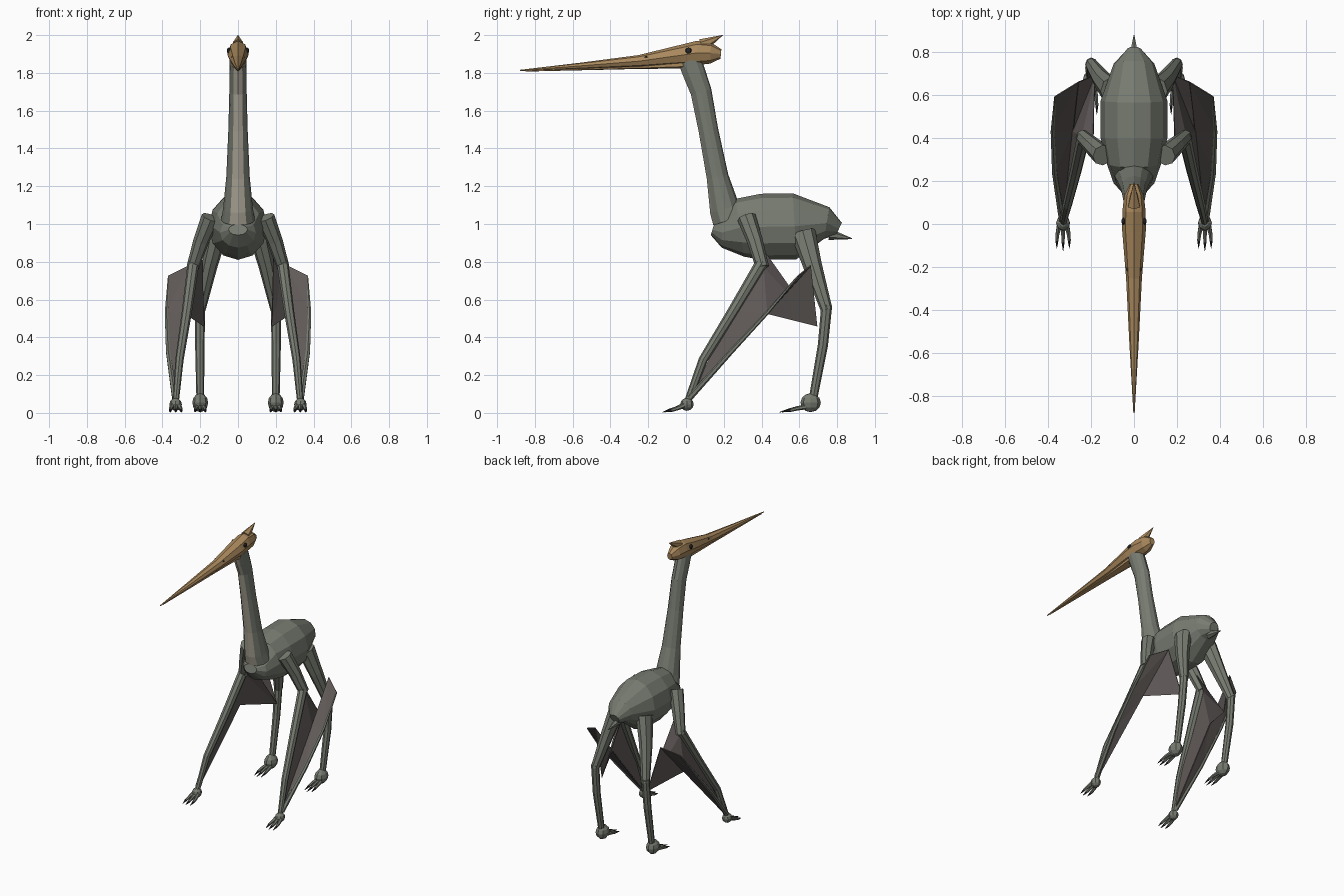
import bpy, bmesh, math
from mathutils import Vector

if "Cube" in bpy.data.objects:
    bpy.data.objects.remove(bpy.data.objects["Cube"])


def material(name, rgb):
    m = bpy.data.materials.new(name)
    m.diffuse_color = (*rgb, 1)
    m.use_nodes = True
    m.node_tree.nodes["Principled BSDF"].inputs["Base Color"].default_value = m.diffuse_color
    return m


HIDE = material("hide", (0.185, 0.20, 0.165))
THROAT = material("throat", (0.40, 0.37, 0.30))
HORN = material("horn", (0.40, 0.25, 0.11))
SKIN = material("membrane", (0.12, 0.105, 0.10))
DARK = material("dark", (0.02, 0.02, 0.02))


def finish(bm, name, mat):
    bmesh.ops.recalc_face_normals(bm, faces=bm.faces[:])
    me = bpy.data.meshes.new(name)
    bm.to_mesh(me)
    bm.free()
    me.materials.append(mat)
    ob = bpy.data.objects.new(name, me)
    bpy.context.collection.objects.link(ob)
    return ob


def loft(name, stations, mat, sides=8):
    """Skin rings along a path; each station is (point, side radius, normal radius)."""
    pts = [Vector(s[0]) for s in stations]
    bm = bmesh.new()
    rings = []
    for i, (p, (_, ra, rb)) in enumerate(zip(pts, stations)):
        t = Vector()
        if i > 0:
            t += (p - pts[i - 1]).normalized()
        if i < len(pts) - 1:
            t += (pts[i + 1] - p).normalized()
        t.normalize()
        side = Vector((1, 0, 0))
        side = (side - t * side.dot(t)).normalized()
        up = side.cross(t)
        ring = []
        for k in range(sides):
            a = math.pi / 2 + 2 * math.pi * k / sides
            ring.append(bm.verts.new(p + side * ra * math.cos(a) + up * rb * math.sin(a)))
        rings.append(ring)
    for r, q in zip(rings, rings[1:]):
        for k in range(sides):
            j = (k + 1) % sides
            bm.faces.new((r[k], r[j], q[j], q[k]))
    bm.faces.new(rings[0])
    bm.faces.new(rings[-1])
    return finish(bm, name, mat)


def spine(name, rows, mat, sides=8):
    """Loft on the centre plane from rows of (y, z, half width, half height)."""
    return loft(name, [((0, y, z), a, b) for y, z, a, b in rows], mat, sides)


def ball(name, loc, scale, mat, u=8, v=6):
    bm = bmesh.new()
    bmesh.ops.create_uvsphere(bm, u_segments=u, v_segments=v, radius=1)
    bmesh.ops.scale(bm, vec=scale, verts=bm.verts[:])
    bmesh.ops.translate(bm, vec=loc, verts=bm.verts[:])
    return finish(bm, name, mat)


def sheet(name, polys, mat):
    """Thin skin made of polygons given by their corner points."""
    bm = bmesh.new()
    for poly in polys:
        bm.faces.new([bm.verts.new(c) for c in poly])
    bmesh.ops.remove_doubles(bm, verts=bm.verts[:], dist=1e-4)
    ob = finish(bm, name, mat)
    mod = ob.modifiers.new("thickness", "SOLIDIFY")
    mod.thickness = .006
    mod.offset = 0
    return ob


# Torso and tail
spine("torso", [(.14, .97, .05, .03), (.19, .955, .095, .08), (.285, .98, .128, .155),
                (.40, .985, .155, .175), (.575, .988, .155, .175), (.745, 1.005, .095, .085),
                (.81, .975, .035, .035)], HIDE, 12)
spine("tail", [(.76, .945, .028, .03), (.88, .922, .002, .002)], HIDE, 6)

# Neck, with a pale throat stripe on the front faces
neck = spine("neck", [(.225, 1.02, .09, .085), (.205, 1.08, .079, .08), (.167, 1.25, .062, .058),
                      (.118, 1.5, .051, .052), (.08, 1.70, .046, .056),
                      (.047, 1.79, .046, .06), (.02, 1.865, .044, .062)], HIDE, 12)
neck.data.materials.append(THROAT)
for f in neck.data.polygons:
    if f.normal.y < -0.75:
        f.material_index = 1

# Head, jaw and crest
spine("head_and_upper_beak", [(-.88, 1.813, .003, .003), (-.55, 1.838, .022, .017),
                              (-.25, 1.862, .037, .032), (-.03, 1.893, .055, .054),
                              (.06, 1.906, .054, .064), (.13, 1.905, .046, .056),
                              (.185, 1.9, .02, .025)], HORN)
spine("lower_beak", [(-.85, 1.81, .003, .003), (-.25, 1.829, .022, .008),
                     (-.02, 1.843, .036, .02), (.07, 1.853, .034, .02)], HORN, 6)
loft("crest", [((0, .085, 1.945), .032, .036), ((0, .195, 2.0), .001, .001)], HORN, 6)


def toes(name, x, y, z, length, spread):
    # Three toes, each ending in a dark claw
    for i in (-1, 0, 1):
        tx = x + i * spread
        ln = length if i == 0 else length * .9
        mid = (tx + i * .003, y - ln * .65, .014)
        loft(f"{name}_toe_{i + 2}", [((x + i * spread * .7, y, z), .013, .014),
                                     ((tx, y - ln * .35, .024), .010, .011),
                                     (mid, .008, .009)], HIDE, 6)
        loft(f"{name}_claw_{i + 2}", [(mid, .008, .009),
                                      ((tx + i * .003, y - ln, .004), .001, .001)], DARK, 6)


for s, tag in ((-1, "left"), (1, "right")):
    def P(x, y, z):
        return (s * x, y, z)

    # Face details
    ball(f"eye_{tag}", P(.048, .013, 1.917), (.011, .017, .017), DARK)
    ball(f"nostril_{tag}", P(.031, -.21, 1.884), (.005, .012, .005), DARK, 6, 4)

    # Folded wing arm
    loft(f"upper_arm_{tag}", [(P(.145, .32, 1.035), .05, .05), (P(.195, .365, .91), .042, .042),
                              (P(.24, .405, .77), .033, .035)], HIDE, 8)
    loft(f"forearm_{tag}", [(P(.235, .405, .80), .031, .034), (P(.27, .25, .54), .027, .029),
                            (P(.31, .09, .28), .022, .024), (P(.33, .005, .05), .016, .018)], HIDE, 8)
    ball(f"wrist_{tag}", P(.33, .005, .045), (.033, .036, .034), HIDE)
    toes(f"hand_{tag}", s * .33, -.01, .04, .115, .026)
    loft(f"wing_finger_{tag}", [(P(.335, .02, .08), .016, .016), (P(.370, .24, .325), .013, .013),
                                (P(.379, .43, .53), .010, .010), (P(.367, .59, .72), .005, .005)], HIDE, 6)

    # Outer membrane blade behind the finger, and inner membrane hung from the arm
    A, E, F, W = P(.19, .39, .89), P(.24, .41, .77), P(.27, .25, .54), P(.328, .01, .06)
    G, B, Q = P(.370, .24, .325), P(.381, .43, .53), P(.37, .592, .725)
    M, T, V = P(.285, .43, .525), P(.18, .695, .46), P(.26, .66, .78)
    sheet(f"outer_membrane_{tag}", [(W, G, M), (G, B, M), (B, Q, V), (B, V, M)], SKIN)
    sheet(f"inner_membrane_{tag}", [(A, E, T), (E, M, T), (E, F, M), (F, W, M), (M, V, T)], SKIN)

    # Hind leg
    loft(f"thigh_{tag}", [(P(.105, .62, .955), .052, .066), (P(.15, .67, .78), .042, .05),
                          (P(.20, .745, .545), .028, .031)], HIDE, 8)
    loft(f"shin_{tag}", [(P(.20, .745, .57), .026, .029), (P(.202, .725, .36), .025, .027),
                         (P(.20, .67, .06), .02, .022)], HIDE, 8)
    ball(f"ankle_{tag}", P(.20, .66, .054), (.042, .054, .05), HIDE)
    toes(f"foot_{tag}", s * .20, .635, .032, .14, .024)
